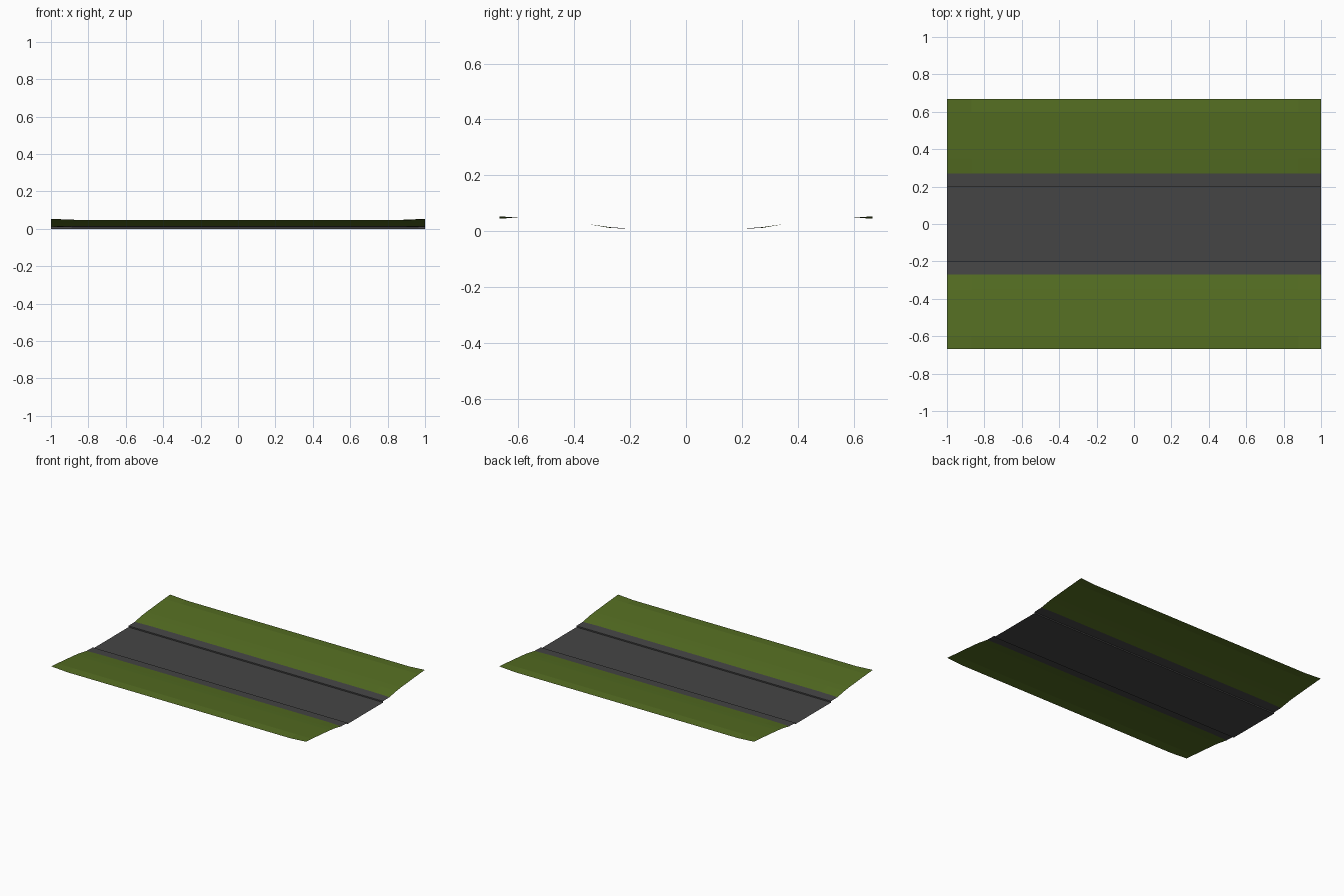
import bpy

if "Cube" in bpy.data.objects:
    bpy.data.objects.remove(bpy.data.objects["Cube"])

def material(name, color):
    m = bpy.data.materials.new(name)
    m.diffuse_color = (*color, 1)
    m.use_nodes = True
    m.node_tree.nodes["Principled BSDF"].inputs["Base Color"].default_value = m.diffuse_color
    return m

asphalt = material("asphalt grey", (0.060, 0.060, 0.060))
grass = material("grass green", (0.090, 0.155, 0.016))

# Stations along the length; the outermost ones carry the lifted ends
XS = [-1, -0.87, -0.6, -0.2, 0.2, 0.6, 0.88, 1]

# Each profile point is (y, z in the middle, z at the ends)
def sheet(name, profile, mat):
    verts = [(x, y, z_end if abs(x) == 1 else z_mid)
             for x in XS for y, z_mid, z_end in profile]
    n = len(profile)
    faces = [(i * n + j, (i + 1) * n + j, (i + 1) * n + j + 1, i * n + j + 1)
             for i in range(len(XS) - 1) for j in range(n - 1)]
    mesh = bpy.data.meshes.new(name)
    mesh.from_pydata(verts, [], faces)
    mesh.materials.append(mat)
    obj = bpy.data.objects.new(name, mesh)
    bpy.context.collection.objects.link(obj)
    return obj

def mirrored(profile):
    return [(-y, a, b) for y, a, b in reversed(profile)]

# Road bed with a low kerb step and a narrow paved shoulder on both sides
half_road = [(0.20, 0, 0), (0.20, 0.009, 0.009), (0.27, 0.014, 0.011)]
sheet("road", mirrored(half_road) + half_road, asphalt)

# Grass banks rising away from the road
bank = [(0.27, 0.014, 0.011), (0.35, 0.025, 0.025), (0.40, 0.031, 0.031),
        (0.60, 0.048, 0.048), (0.667, 0.045, 0.053)]
sheet("back_grass_bank", bank, grass)
sheet("front_grass_bank", mirrored(bank), grass)
